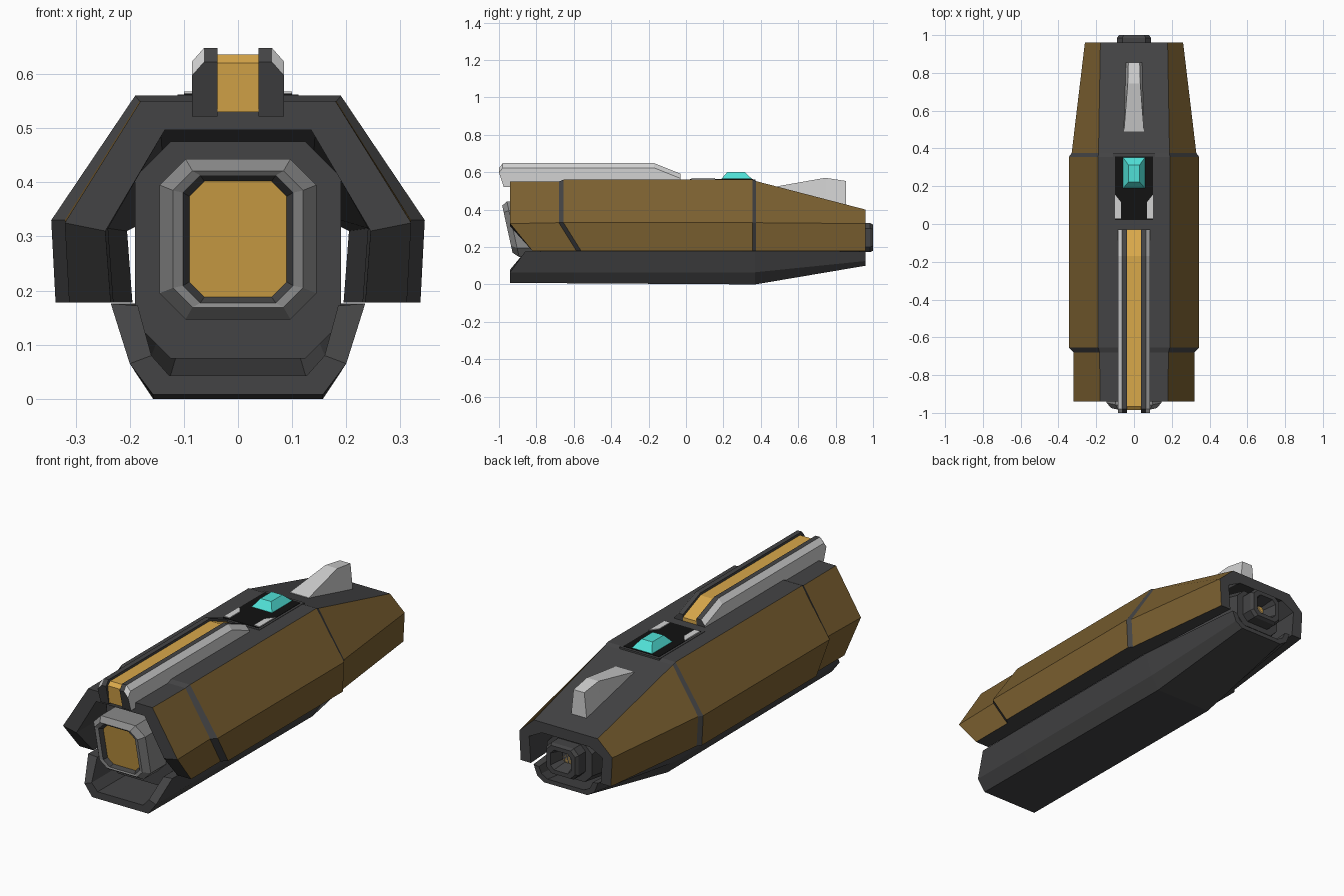
import bpy, bmesh

if "Cube" in bpy.data.objects:
    bpy.data.objects.remove(bpy.data.objects["Cube"])


def material(name, rgb):
    m = bpy.data.materials.new(name)
    lin = [((c / 255 + 0.055) / 1.055) ** 2.4 if c > 10 else c / 255 / 12.92 for c in rgb]
    m.diffuse_color = (*lin, 1)
    m.use_nodes = True
    m.node_tree.nodes["Principled BSDF"].inputs["Base Color"].default_value = m.diffuse_color
    return m


DARK = material("dark grey", (68, 68, 69))
BROWN = material("bronze brown", (122, 95, 48))
GOLD = material("gold", (217, 168, 74))
GREY = material("mid grey", (138, 138, 138))
LIGHT = material("light grey", (210, 210, 210))
BLACK = material("black", (18, 18, 18))
CYAN = material("cyan", (80, 224, 214))


def loft(name, rings, mats, rule=None, caps=None, cap_mats=(0, 0)):
    """Skin closed rings; rule(span, segment) gives the material index."""
    bm = bmesh.new()
    vs = [[bm.verts.new(p) for p in r] for r in rings]
    n = len(rings[0])
    for s in range(len(vs) - 1):
        for k in range(n):
            j = (k + 1) % n
            f = bm.faces.new((vs[s][k], vs[s][j], vs[s + 1][j], vs[s + 1][k]))
            f.material_index = rule(s, k) if rule else 0
    for r, mi in zip((vs[0], vs[-1]), cap_mats):
        for c in caps or [range(n)]:
            bm.faces.new([r[i] for i in c]).material_index = mi
    bmesh.ops.recalc_face_normals(bm, faces=bm.faces)
    me = bpy.data.meshes.new(name)
    bm.to_mesh(me)
    bm.free()
    for m in mats:
        me.materials.append(m)
    ob = bpy.data.objects.new(name, me)
    bpy.context.collection.objects.link(ob)
    return ob


def mirrored(half):
    return half + [(-x, y, z) for x, y, z in reversed(half)]


def octagon(y, hw, hh, ch, cz, slope=0):
    half = [(hw - ch, hh), (hw, hh - ch), (hw, -hh + ch), (hw - ch, -hh)]
    return mirrored([(x, y - z * slope, cz + z) for x, z in half])


# quads closing the ends of a U-shaped ring of 12 points
U_CAPS = [(0, 1, 4, 5), (1, 2, 3, 4), (11, 0, 5, 6), (10, 11, 6, 7), (9, 10, 7, 8)]


# Upper shell: bronze sides, dark top, steps and rims
def shell_ring(yt, ym, yb, tw, tz, w, mz, t):
    return mirrored([(tw, yt, tz), (w, ym, mz), (w - .008, yb, .178),
                     (w - t - .01, yb, .178), (w - t, ym, mz - .015), (tw - .045, yt, tz - .053)])


shell = [shell_ring(-.94, -.94, -.82, .18, .55, .32, .325, .075),
         shell_ring(-.68, -.68, -.585, .182, .55, .32, .33, .08),
         shell_ring(-.655, -.655, -.56, .19, .56, .345, .33, .1),
         shell_ring(.355, .355, .355, .19, .56, .345, .33, .1),
         shell_ring(.375, .375, .375, .188, .552, .33, .33, .09),
         shell_ring(.96, .96, .96, .178, .40, .26, .325, .055)]
loft("upper_shell", shell, [DARK, BROWN],
     lambda s, k: int(s in (0, 2, 4) and k in (0, 1, 9, 10)), U_CAPS)


# Lower hull: open trough
def hull_ring(yt, yb, ut, um, mz, ub, bz, t):
    return mirrored([(ub, yb, bz), (um, yb, mz), (ut, yt, .176),
                     (ut - t, yt, .172), (um - t * .8, yb, mz + .015), (ub - t * .6, yb, bz + t * .7)])


hull = [hull_ring(-.86, -.94, .235, .2, .065, .157, .008, .05),
        hull_ring(-.6, -.6, .235, .2, .065, .157, .006, .05),
        hull_ring(.37, .37, .235, .2, .065, .157, 0, .05),
        hull_ring(.96, .96, .18, .16, .125, .12, .10, .03)]
loft("lower_hull", hull, [DARK], None, U_CAPS)

# Inner core running between shell and hull
core = [octagon(-.78, .19, .20, .065, .275),
        octagon(.3, .19, .20, .065, .275),
        octagon(.93, .125, .095, .04, .24)]
loft("inner_core", core, [DARK])

# Front muzzle with slanted face and gold window
mz = [octagon(-.74, .145, .148, .048, .295),
      octagon(-.925, .145, .148, .048, .295, .22),
      octagon(-.955, .12, .126, .036, .295, .22),
      octagon(-.95, .102, .118, .032, .295, .22),
      octagon(-.93, .09, .107, .028, .295, .22)]
loft("muzzle", mz, [GREY, GOLD, DARK], lambda s, k: 2 if s == 3 else 0, None, (0, 1))

# Rear nozzle with small gold centre
nz = [octagon(.88, .09, .078, .028, .25),
      octagon(.985, .09, .078, .028, .25),
      octagon(1.0, .08, .07, .026, .25),
      octagon(1.0, .058, .05, .02, .25),
      octagon(.93, .038, .034, .012, .25)]
loft("rear_nozzle", nz, [DARK, GOLD], None, None, (0, 1))

# Top rail: gold centre bar and two side rails
profile = [(-.975, .53), (-.985, .62), (-.965, .636), (-.17, .636), (-.03, .578), (-.03, .53)]
loft("rail_gold_bar", [[(x, y, z) for y, z in profile] for x in (-.039, .039)], [GOLD])
for side, name in ((1, "right"), (-1, "left")):
    rings = []
    for yb, yt, z in ((-.975, -1.0, .622), (-.96, -.98, .648), (-.17, -.17, .648), (-.03, -.03, .592)):
        rings.append([(side * .038, yb, .522), (side * .038, yt, z), (side * .063, yt, z),
                      (side * .085, yt, z - .025), (side * .085, yb, .522)])
    loft("rail_side_" + name, rings, [DARK, LIGHT], lambda s, k: int(k in (2, 3)))
    # small light clips at the front of the gem bay
    clip = [(.068, .03), (.1, .03), (.1, .155), (.068, .115)]
    loft("bay_clip_" + name, [[(side * x, y, z) for x, y in clip] for z in (.556, .568)], [LIGHT])


# Gem bay: dark rim, black plate and cyan gem
def rect(hw, y0, y1, z):
    return [(-hw, y0, z), (hw, y0, z), (hw, y1, z), (-hw, y1, z)]


loft("bay_rim", [rect(.112, .01, .372, .553), rect(.112, .01, .372, .562)], [DARK])
loft("bay_plate", [rect(.1, .022, .358, .556), rect(.1, .022, .358, .564)], [BLACK])
loft("gem", [rect(.057, .19, .352, .555), rect(.057, .19, .352, .565), rect(.03, .222, .312, .602)], [CYAN])

# Rear sight fin
fin = [[(-b, y, z0), (b, y, z0), (t, y, z1), (-t, y, z1)]
       for y, b, t, z0, z1 in ((.49, .053, .053, .48, .525), (.745, .05, .033, .42, .57),
                               (.855, .046, .03, .40, .553))]
loft("rear_fin", fin, [LIGHT])
